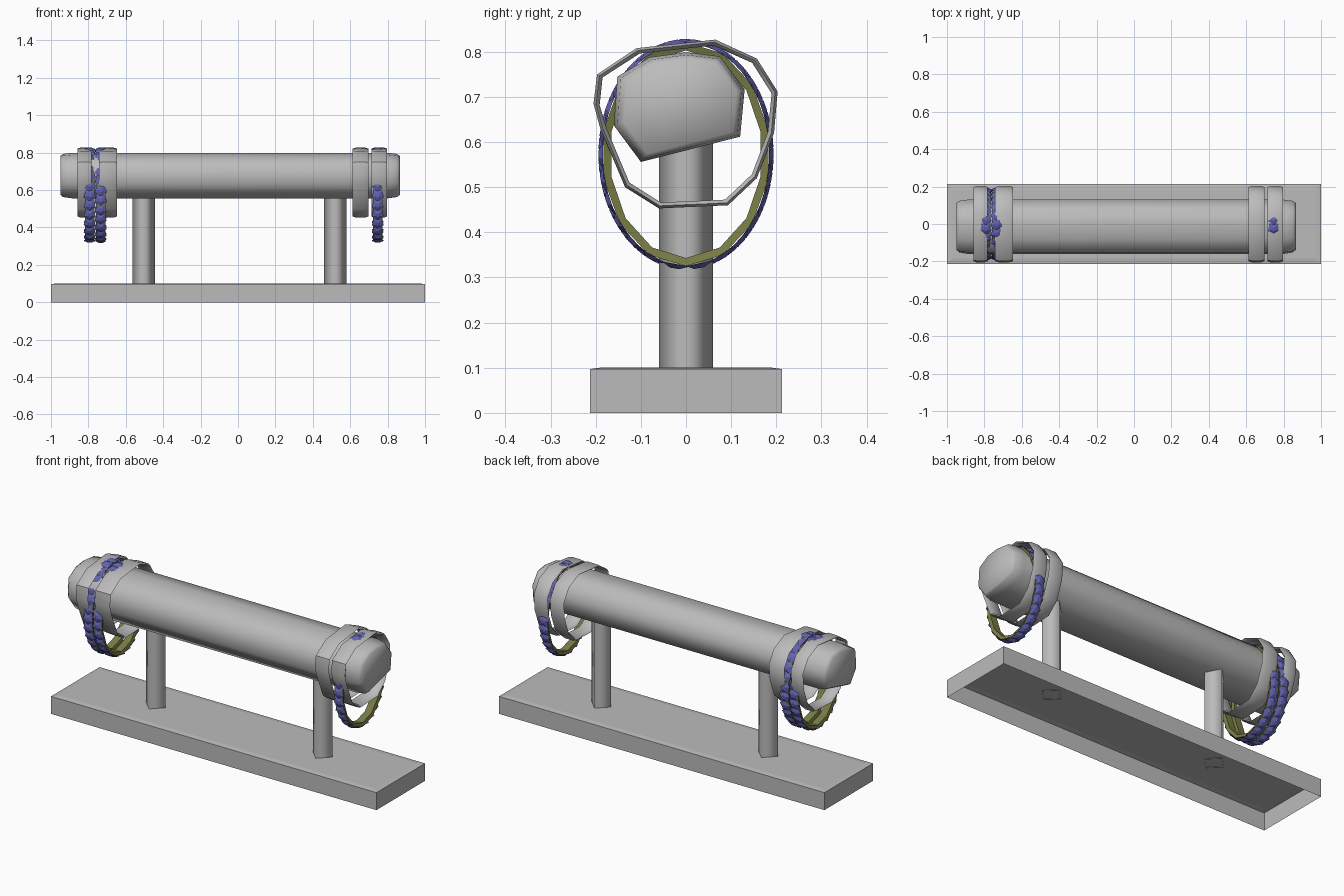
import bpy, bmesh, math
from mathutils import Vector, Matrix

if "Cube" in bpy.data.objects:
    bpy.data.objects.remove(bpy.data.objects["Cube"])


def mat(name, col):
    m = bpy.data.materials.new(name)
    m.diffuse_color = (*col, 1)
    m.use_nodes = True
    m.node_tree.nodes["Principled BSDF"].inputs["Base Color"].default_value = m.diffuse_color
    return m


GREY = mat("grey", (0.5, 0.5, 0.5))
OLIVE = mat("olive", (0.19, 0.20, 0.06))
BLUE = mat("blue", (0.125, 0.125, 0.44))


def finish(bm, name, material, smooth=None):
    bmesh.ops.recalc_face_normals(bm, faces=bm.faces)
    me = bpy.data.meshes.new(name)
    bm.to_mesh(me)
    bm.free()
    me.materials.append(material)
    if smooth:
        for p in me.polygons:
            p.use_smooth = True
        me.set_sharp_from_angle(angle=math.radians(smooth))
    ob = bpy.data.objects.new(name, me)
    bpy.context.collection.objects.link(ob)
    return ob


def loft(rings, name, material, smooth=None, cap_start=True, cap_end=True, closed=False):
    """Skin a list of equal-length point loops."""
    bm = bmesh.new()
    loops = [[bm.verts.new(p) for p in r] for r in rings]
    n = len(loops[0])
    for k in range(len(loops) if closed else len(loops) - 1):
        a, b = loops[k], loops[(k + 1) % len(loops)]
        for i in range(n):
            j = (i + 1) % n
            bm.faces.new((a[i], a[j], b[j], b[i]))
    if not closed:
        if cap_start:
            bm.faces.new(loops[0])
        if cap_end:
            bm.faces.new(loops[-1])
    return finish(bm, name, material, smooth)


# base: shell open underneath, slightly domed top edge
def rect(x, y, z):
    return [(-x, -y, z), (x, -y, z), (x, y, z), (-x, y, z)]


loft([rect(1, 0.213, 0), rect(1, 0.213, 0.097), rect(0.97, 0.185, 0.101)],
     "base", GREY, cap_start=False)

# posts: four-sided, corner to the front
for name, px in (("left_post", -0.505), ("right_post", 0.52)):
    loft([[(px + 0.06 * math.cos(a * math.pi / 2), 0.06 * math.sin(a * math.pi / 2), z)
           for a in range(4)] for z in (0.098, 0.64)], name, GREY, 120, False, False)

# bar: irregular profile along x with softened ends
BAR = [(-0.16, 0.637), (-0.152, 0.745), (-0.08, 0.788), (0.0, 0.799), (0.075, 0.79),
       (0.13, 0.717), (0.12, 0.612), (-0.1, 0.556)]


def bar_ring(x, s):
    return [(x, y * s, 0.685 + (z - 0.685) * s) for y, z in BAR]


loft([bar_ring(-0.95, 0.86), bar_ring(-0.935, 0.95), bar_ring(-0.89, 1),
      bar_ring(0.80, 1), bar_ring(0.85, 0.95), bar_ring(0.865, 0.86)],
     "display_bar", GREY, 80)

# plain bracelets: thin bulged bands hanging on the bar
LOOP = [(0.065, 0.827), (0.157, 0.785), (0.203, 0.712), (0.195, 0.62), (0.157, 0.52),
        (0.093, 0.46), (-0.06, 0.453), (-0.135, 0.5), (-0.19, 0.63), (-0.205, 0.685),
        (-0.197, 0.75), (-0.11, 0.808)]


def band(name, x, w, loop, thick, bulge, material, smooth):
    cz = (max(p[1] for p in loop) + min(p[1] for p in loop)) / 2
    section = [(-0.5, bulge), (-0.3, 0), (0.3, 0), (0.5, bulge), (0.4, thick), (-0.4, thick)]
    rings = []
    for dx, inset in section:
        ring = []
        for y, z in loop:
            v = Vector((y, z - cz))
            v -= v.normalized() * inset
            ring.append((x + dx * w, v.x, cz + v.y))
        rings.append(ring)
    return loft(rings, name, material, smooth, closed=True)


for i, (x, w) in enumerate(((-0.82, 0.075), (-0.695, 0.095), (0.655, 0.085), (0.755, 0.085))):
    band(f"plain_bracelet_{i + 1}", x, w, LOOP, 0.014, 0.006, GREY, 45)

# studded bracelets: oval strap carrying a row of faceted studs
CZ, RY, RZ = 0.573, 0.187, 0.248


def oval(t, k=0.0):
    return Vector((0, (RY + k) * math.cos(t), CZ + (RZ + k) * math.sin(t)))


N = 14
STRAP = [oval((i + 0.5) * 2 * math.pi / N)[1:] for i in range(N)]
STUDS = 26
for i, x in enumerate((-0.793, -0.734, 0.747)):
    band(f"strap_{i + 1}", x, 0.05, STRAP, 0.018, 0.0, OLIVE, 30)
    # even spacing along the oval
    fine = [oval(2 * math.pi * k / 1000) for k in range(1001)]
    dist = [0.0]
    for a, b in zip(fine, fine[1:]):
        dist.append(dist[-1] + (b - a).length)
    bm = bmesh.new()
    for s in range(STUDS):
        target = (s + 0.5 * (i % 2)) / STUDS * dist[-1]
        k = next(q for q, d in enumerate(dist) if d >= target)
        t = 2 * math.pi * k / 1000
        nrm = Vector((0, math.cos(t) / RY, math.sin(t) / RZ)).normalized()
        tan = Vector((0, -nrm.z, nrm.y))
        rot = Matrix((Vector((1, 0, 0)), tan, nrm)).transposed().to_4x4()
        m = Matrix.Translation(oval(t, 0.002) + Vector((x, 0, 0))) @ rot
        bmesh.ops.create_cone(bm, cap_ends=True, segments=5, radius1=0.034,
                              radius2=0.012, depth=0.010, matrix=m)
    finish(bm, f"studs_{i + 1}", BLUE)
